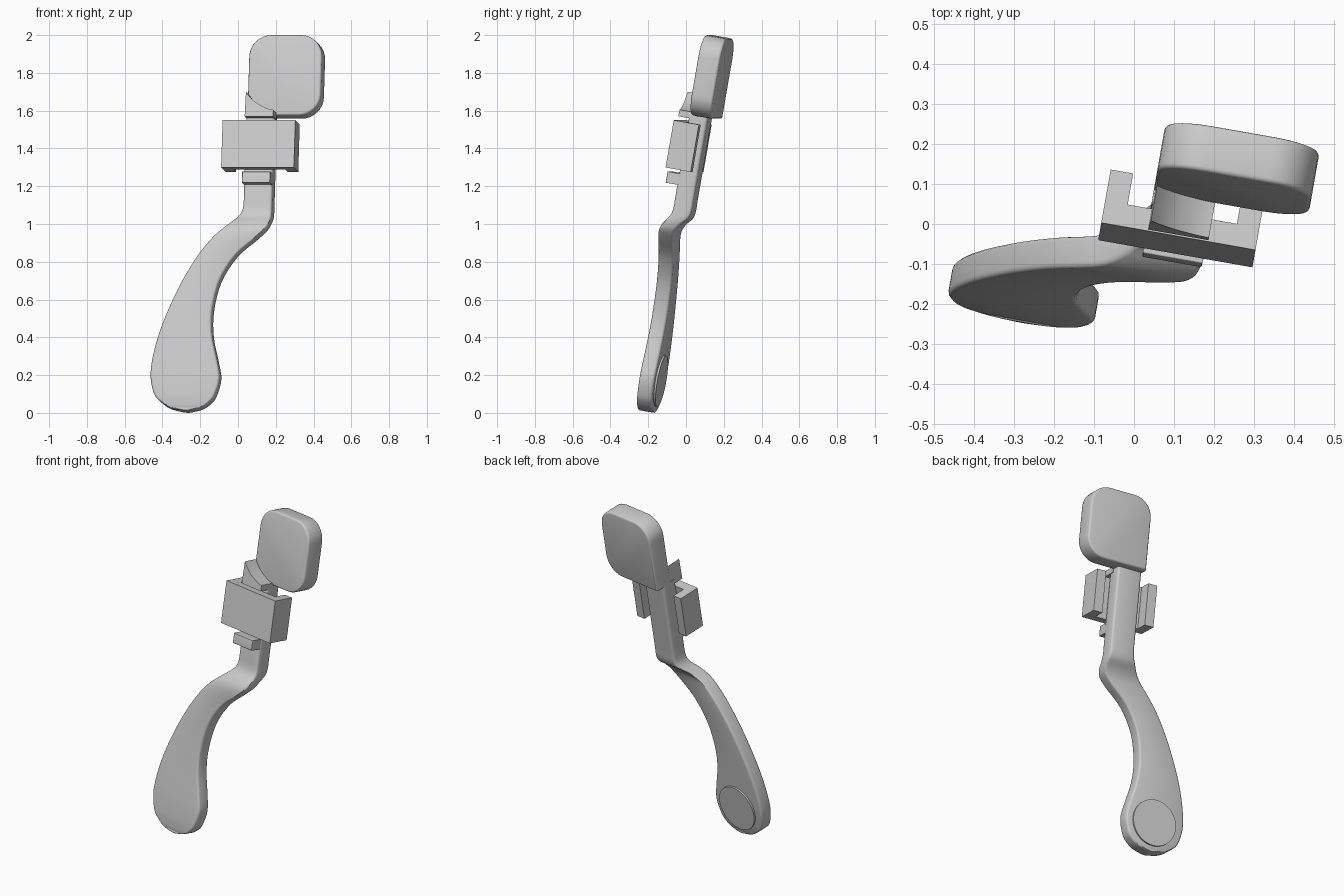
import bpy, bmesh, math
from mathutils import Matrix, Vector

if "Cube" in bpy.data.objects:
    bpy.data.objects.remove(bpy.data.objects["Cube"])

grey = bpy.data.materials.new("plain_grey")
grey.use_nodes = True
grey.diffuse_color = (0.6, 0.6, 0.6, 1)
grey.node_tree.nodes["Principled BSDF"].inputs["Base Color"].default_value = (0.6, 0.6, 0.6, 1)

# The whole lever leans back and turns slightly to its right
LEAN = Matrix.Rotation(math.radians(-10), 4, 'Z') @ Matrix.Rotation(math.radians(-10), 4, 'X')


def finish(name, bm):
    bmesh.ops.recalc_face_normals(bm, faces=bm.faces)
    mesh = bpy.data.meshes.new(name)
    bm.to_mesh(mesh)
    bm.free()
    mesh.materials.append(grey)
    obj = bpy.data.objects.new(name, mesh)
    bpy.context.collection.objects.link(obj)
    obj.matrix_world = LEAN
    bpy.ops.object.select_all(action='DESELECT')
    obj.select_set(True)
    bpy.context.view_layer.objects.active = obj
    bpy.ops.object.shade_smooth_by_angle(angle=math.radians(35))
    return obj


def prism(name, outline, lo, hi, axis='Y', bevel=0.0):
    """Extrude an outline along the depth (Y) or height (Z) axis."""
    place = (lambda a, b, d: (a, d, b)) if axis == 'Y' else (lambda a, b, d: (a, b, d))
    bm = bmesh.new()
    rings = [[bm.verts.new(place(a, b, d)) for a, b in outline] for d in (lo, hi)]
    caps = [bm.faces.new(r) for r in rings]
    n = len(outline)
    for i in range(n):
        j = (i + 1) % n
        bm.faces.new((rings[0][i], rings[0][j], rings[1][j], rings[1][i]))
    bmesh.ops.recalc_face_normals(bm, faces=bm.faces)
    if bevel:
        edges = list({e for f in caps for e in f.edges})
        bmesh.ops.bevel(bm, geom=edges, offset=bevel, segments=3, profile=0.5, affect='EDGES')
    return finish(name, bm)


def arc(cx, cy, r, start, end, steps):
    return [(cx + r * math.cos(math.radians(start + (end - start) * i / steps)),
             cy + r * math.sin(math.radians(start + (end - start) * i / steps)))
            for i in range(steps + 1)]


def smooth_path(pts, steps):
    """Catmull-Rom interpolation through the stations."""
    pts = [Vector(p) for p in pts]
    out = []
    for i in range(len(pts) - 1):
        a, b, c, d = pts[max(i - 1, 0)], pts[i], pts[i + 1], pts[min(i + 2, len(pts) - 1)]
        for k in range(steps):
            t = k / steps
            out.append(0.5 * (2 * b + (c - a) * t + (2 * a - 5 * b + 4 * c - d) * t * t
                              + (3 * b - a - 3 * c + d) * t ** 3))
    return out + [pts[-1]]


# Curved handle and stem: (height, right edge, left edge, depth shift from grip to stem)
stations = [
    (-.036, -.25, -.21, 0), (-.02, -.318, -.148, 0), (.01, -.365, -.105, 0),
    (.05, -.403, -.077, 0), (.14, -.426, -.055, 0), (.24, -.42, -.073, 0),
    (.365, -.392, -.102, 0), (.5, -.345, -.106, 0), (.66, -.273, -.071, 0),
    (.797, -.193, .011, 0), (.89, -.12, .115, 0), (.94, -.068, .165, .1),
    (.98, -.025, .182, .4), (1.02, .012, .187, .85), (1.06, .03, .187, 1),
    (1.12, .034, .187, 1), (1.2, .034, .187, 1), (1.575, .034, .187, 1)]
bm = bmesh.new()
rings = []
for w, a, b, s in smooth_path(stations, 4):
    front, back = -.29 + .065 * s, -.208 + .083 * s
    r = min(.014, (b - a) * .3)
    ring = []
    for cx, cy, start in ((b - r, back - r, 0), (a + r, back - r, 90),
                          (a + r, front + r, 180), (b - r, front + r, 270)):
        ring += [bm.verts.new((x, y, w)) for x, y in arc(cx, cy, r, start, start + 90, 3)]
    rings.append(ring)
for lower, upper in zip(rings, rings[1:]):
    for i in range(len(lower)):
        j = (i + 1) % len(lower)
        bm.faces.new((lower[i], lower[j], upper[j], upper[i]))
bm.faces.new(rings[0])
bm.faces.new(rings[-1])
finish("handle_and_stem", bm)

# Round pad on the back of the grip
prism("grip_pad", arc(-.235, .135, .138, 0, 352.5, 47), -.22, -.198)

# Head pad: three rounded corners and one square corner flush with the stem
L, R, B, T, rad = .034, .425, 1.567, 1.999, .115
head = ([(L, B)] + arc(R - rad, B + rad, rad, -90, 0, 8)
        + arc(R - rad, T - rad, rad, 0, 90, 8) + arc(L + rad, T - rad, rad, 90, 180, 8))
prism("head_pad", head, -.19, -.072, bevel=.012)

# U-shaped bracket wrapped around the front of the stem
l, r, f, k, t = -.081, .31, -.28, -.143, .057
prism("bracket", [(l, f), (r, f), (r, k), (r - t, k), (r - t, f + t),
                  (l + t, f + t), (l + t, k), (l, k)], 1.27, 1.524, axis='Z')

# Stops above and below the bracket
upper = [(.037, 1.545), (.19, 1.545), (.19, 1.58), (.165, 1.584), (.141, 1.594),
         (.112, 1.608), (.085, 1.627), (.06, 1.651), (.04, 1.677)]
prism("upper_stop", upper, -.28, -.18)
prism("lower_stop", [(.034, 1.187), (.185, 1.187), (.185, 1.247), (.034, 1.247)],
      -.288, -.2, bevel=.004)
